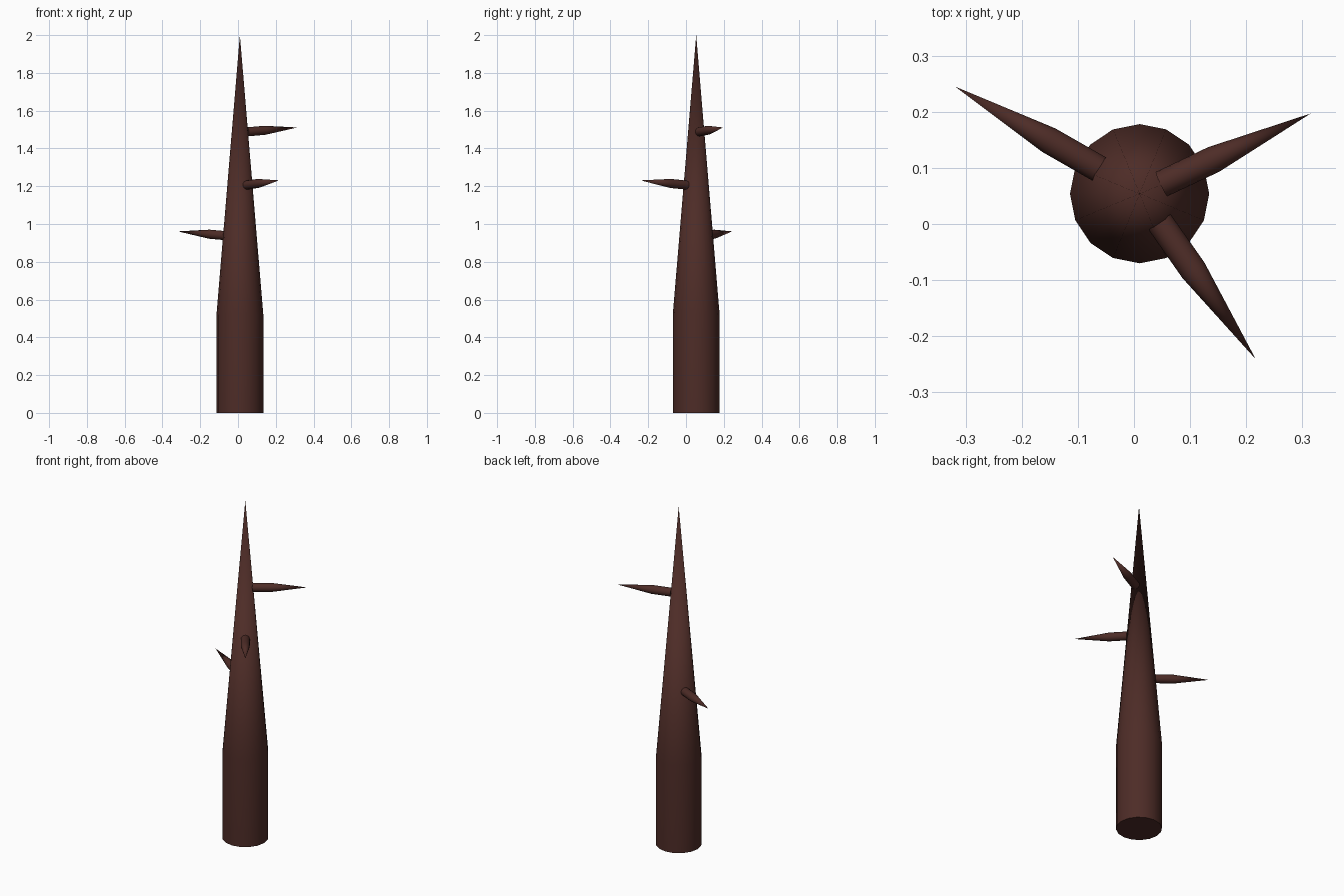
import bpy, bmesh, math
from mathutils import Vector

if "Cube" in bpy.data.objects:
    bpy.data.objects.remove(bpy.data.objects["Cube"])

bark = bpy.data.materials.new("dark_bark")
bark.diffuse_color = (0.075, 0.025, 0.02, 1)
bark.use_nodes = True
bark.node_tree.nodes["Principled BSDF"].inputs["Base Color"].default_value = bark.diffuse_color


def spike(name, base, tip, radius, straight, sides):
    """Cylinder for the first part of its length, then a cone to a point."""
    base, tip = Vector(base), Vector(tip)
    axis = tip - base
    length = axis.length
    bm = bmesh.new()
    rings = []
    for z in (0, straight * length):
        rings.append([bm.verts.new((radius * math.cos(2 * math.pi * i / sides),
                                    radius * math.sin(2 * math.pi * i / sides), z))
                      for i in range(sides)])
    point = bm.verts.new((0, 0, length))
    for i in range(sides):
        j = (i + 1) % sides
        bm.faces.new((rings[0][i], rings[0][j], rings[1][j], rings[1][i]))
        bm.faces.new((rings[1][i], rings[1][j], point))
    bm.faces.new(rings[0][::-1])
    mesh = bpy.data.meshes.new(name)
    bm.to_mesh(mesh)
    bm.free()
    mesh.materials.append(bark)
    ob = bpy.data.objects.new(name, mesh)
    bpy.context.collection.objects.link(ob)
    ob.location = base
    ob.rotation_euler = axis.to_track_quat('Z', 'Y').to_euler()
    bpy.ops.object.select_all(action='DESELECT')
    ob.select_set(True)
    bpy.context.view_layer.objects.active = ob
    bpy.ops.object.shade_smooth_by_angle(angle=math.radians(40))
    return ob


# Trunk
spike("trunk", (0.01, 0.054, 0), (0.01, 0.054, 2.0), 0.124, 0.26, 16)

# Broken branches sticking out of the trunk
branches = {
    "lower_branch": ((-0.062, 0.098, 0.938), (-0.319, 0.245, 0.961)),
    "middle_branch": ((0.046, 0.003, 1.206), (0.217, -0.241, 1.231)),
    "upper_branch": ((0.049, 0.071, 1.488), (0.315, 0.197, 1.511)),
}
for name, (base, tip) in branches.items():
    spike(name, base, tip, 0.024, 0.35, 16)
